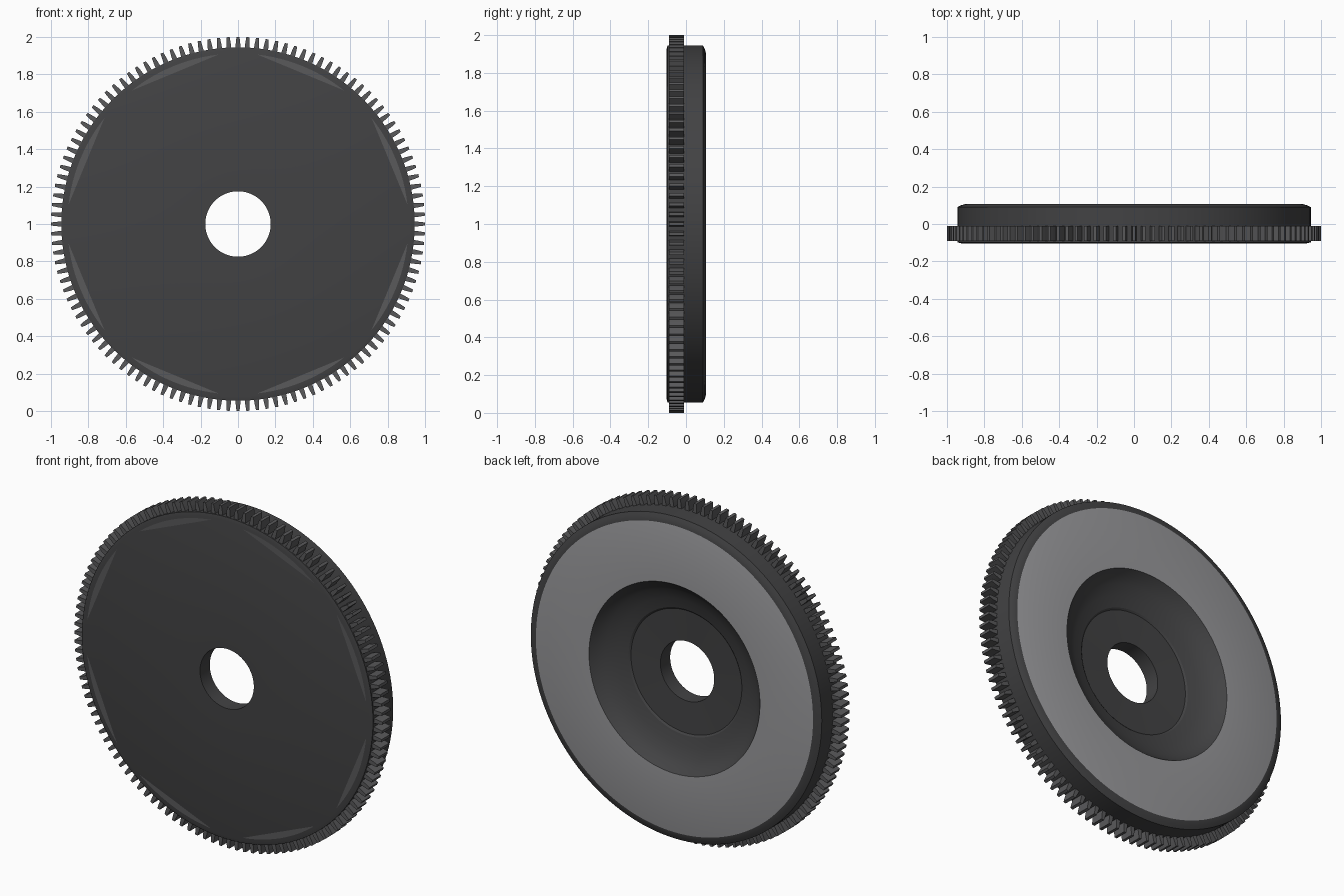
import bpy, bmesh
from math import sin, cos, tau, radians

if "Cube" in bpy.data.objects:
    bpy.data.objects.remove(bpy.data.objects["Cube"])

CZ = 1.0      # axle height; the axle runs along y
SEG = 128
TEETH = 120


def material(name, v):
    m = bpy.data.materials.new(name)
    m.diffuse_color = (v, v, v * 1.04, 1)
    m.use_nodes = True
    m.node_tree.nodes["Principled BSDF"].inputs["Base Color"].default_value = m.diffuse_color
    return m


dark = material("dark_steel", 0.055)
mid = material("worn_steel", 0.10)
light = material("friction_steel", 0.32)


def pt(r, y, a):
    return (r * cos(a), y, CZ + r * sin(a))


def finish(name, bm, mat, smooth=True):
    bmesh.ops.recalc_face_normals(bm, faces=bm.faces)
    me = bpy.data.meshes.new(name)
    bm.to_mesh(me)
    bm.free()
    ob = bpy.data.objects.new(name, me)
    bpy.context.collection.objects.link(ob)
    me.materials.append(mat)
    if smooth:
        bpy.ops.object.select_all(action='DESELECT')
        ob.select_set(True)
        bpy.context.view_layer.objects.active = ob
        bpy.ops.object.shade_smooth_by_angle(angle=radians(20))
    return ob


# Flywheel disc: closed (radius, y) profile turned about the axle
profile = [(0.175, -0.103), (0.925, -0.103), (0.945, -0.098), (0.945, 0.09),
           (0.925, 0.1), (0.9, 0.107), (0.555, 0.107), (0.53, 0.075),
           (0.49, 0.045), (0.43, 0.02), (0.37, 0.004), (0.36, -0.004),
           (0.175, -0.012)]
bm = bmesh.new()
rings = [[bm.verts.new(pt(r, y, tau * i / SEG)) for i in range(SEG)] for r, y in profile]
for k in range(len(rings)):
    a, b = rings[k], rings[(k + 1) % len(rings)]
    for i in range(SEG):
        j = (i + 1) % SEG
        f = bm.faces.new((a[i], a[j], b[j], b[i]))
        f.material_index = 1 if k == 5 else 0     # back friction face
disc = finish("flywheel_disc", bm, dark)
disc.data.materials.append(light)

# Ring gear: tapered teeth around the front half of the rim
bm = bmesh.new()
for t in range(TEETH):
    a = tau * t / TEETH
    loops = []
    for y in (-0.09, -0.01):
        loops.append([bm.verts.new(pt(r, y, a + w)) for r, w in
                      ((0.935, -0.015), (0.97, -0.012), (1.0, -0.008),
                       (1.0, 0.008), (0.97, 0.012), (0.935, 0.015))])
    f, b = loops
    bm.faces.new(f)
    bm.faces.new(b[::-1])
    for i in range(6):
        j = (i + 1) % 6
        bm.faces.new((f[i], b[i], b[j], f[j]))
finish("ring_gear_teeth", bm, mid, smooth=False)

# Eight lighter chord-shaped flats near the front rim
bm = bmesh.new()
for k in range(8):
    mid_a = tau * (k + 0.5) / 8
    bm.faces.new([bm.verts.new(pt(0.912, -0.1045, mid_a + radians(16) * (i / 6 - 1)))
                  for i in range(13)])
flats = finish("front_rim_flats", bm, mid, smooth=False)
for p in flats.data.polygons:      # face the front
    if p.normal.y > 0:
        p.flip()
